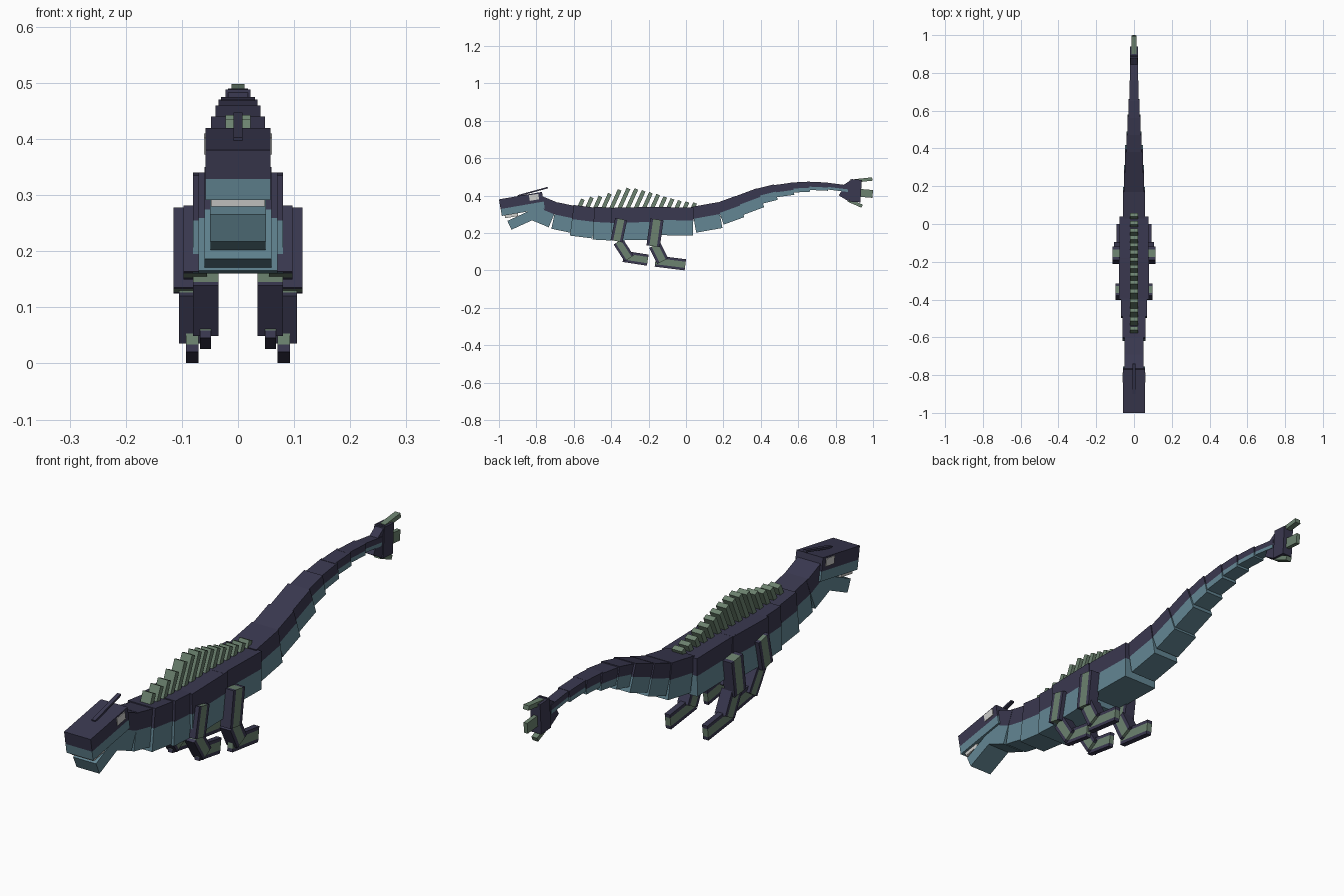
import bpy, bmesh
from mathutils import Vector

cube = bpy.data.objects.get("Cube")
if cube:
    bpy.data.objects.remove(cube)


def material(name, colour):
    m = bpy.data.materials.new(name)
    m.use_nodes = True
    m.diffuse_color = (*colour, 1)
    m.node_tree.nodes["Principled BSDF"].inputs["Base Color"].default_value = (*colour, 1)
    return m


HIDE = material("dark indigo hide", (0.042, 0.04, 0.08))
BELLY = material("dusty teal belly", (0.125, 0.24, 0.295))
SAGE = material("sage green", (0.15, 0.225, 0.16))
PALE = material("pale ivory", (0.62, 0.62, 0.6))


def slab(name, a, b, depth, x0, x1, bands):
    """Box whose upper edge runs a to b in the side plane, banded by colour across its depth."""
    a, b = Vector(a), Vector(b)
    d = (b - a).normalized()
    down = Vector((d.y, -d.x)) * depth
    bm = bmesh.new()
    rings = []
    for t in [0] + [f for f, m in bands]:
        pts = [(x0, a), (x1, a), (x1, b), (x0, b)]
        rings.append([bm.verts.new((x, *(p + down * t))) for x, p in pts])
    bm.faces.new(rings[0])
    bm.faces.new(rings[-1]).material_index = len(bands) - 1
    for i in range(len(bands)):
        for k in range(4):
            n = (k + 1) % 4
            f = bm.faces.new((rings[i][k], rings[i][n], rings[i + 1][n], rings[i + 1][k]))
            f.material_index = i
    bmesh.ops.recalc_face_normals(bm, faces=bm.faces)
    me = bpy.data.meshes.new(name)
    bm.to_mesh(me)
    bm.free()
    for f, m in bands:
        me.materials.append(m)
    ob = bpy.data.objects.new(name, me)
    bpy.context.collection.objects.link(ob)
    return ob


def centred(name, a, b, depth, half, bands):
    return slab(name, a, b, depth, -half, half, bands)


def solid(m):
    return [(1, m)]


def two_tone(split):
    return [(split, HIDE), (1, BELLY)]


STRIPED = [(0.22, HIDE), (0.78, SAGE), (1, HIDE)]

# Head, jaw and teeth
centred("head", (-1, 0.38), (-0.77, 0.42), 0.09, 0.058, two_tone(0.58))
centred("lower_jaw", (-0.955, 0.265), (-0.77, 0.35), 0.052, 0.05, solid(BELLY))
centred("teeth", (-0.97, 0.297), (-0.9, 0.309), 0.018, 0.048, solid(PALE))
centred("head_crest", (-0.9, 0.403), (-0.74, 0.447), 0.008, 0.008, solid(HIDE))
for side, s in (("left", 1), ("right", -1)):
    slab(side + "_eye", (-0.84, 0.402), (-0.79, 0.41), 0.03, s * 0.056, s * 0.061, solid(PALE))

# Neck, trunk and tail: start, end, depth, half width
segments = [
    ("neck_upper", (-0.8, 0.41), (-0.68, 0.36), 0.14, 0.05),
    ("neck_lower", (-0.69, 0.365), (-0.57, 0.34), 0.145, 0.049),
    ("chest_front", (-0.6, 0.35), (-0.48, 0.335), 0.165, 0.06),
    ("chest_back", (-0.49, 0.34), (-0.39, 0.335), 0.175, 0.07),
    ("trunk", (-0.4, 0.335), (-0.18, 0.34), 0.175, 0.08),
    ("hips", (-0.2, 0.34), (0.04, 0.336), 0.15, 0.076),
    ("tail_1", (0.03, 0.34), (0.17, 0.365), 0.14, 0.058),
    ("tail_2", (0.16, 0.36), (0.27, 0.4), 0.122, 0.054),
    ("tail_3", (0.26, 0.395), (0.38, 0.44), 0.108, 0.048),
    ("tail_4", (0.37, 0.435), (0.47, 0.46), 0.085, 0.04),
    ("tail_5", (0.46, 0.455), (0.57, 0.47), 0.066, 0.035),
    ("tail_6", (0.56, 0.47), (0.66, 0.475), 0.054, 0.03),
    ("tail_7", (0.65, 0.475), (0.76, 0.47), 0.044, 0.025),
    ("tail_8", (0.75, 0.47), (0.87, 0.455), 0.036, 0.02),
]
for name, a, b, depth, half in segments:
    centred(name, a, b, depth, half, two_tone(0.6 if half < 0.04 else 0.46))

# Tail club with its spikes
centred("club_upper", (0.84, 0.455), (0.89, 0.49), 0.05, 0.018, solid(HIDE))
centred("club_lower", (0.84, 0.44), (0.89, 0.41), 0.045, 0.018, solid(HIDE))
centred("club", (0.88, 0.488), (0.94, 0.484), 0.12, 0.022, solid(HIDE))
centred("spike_top", (0.9, 0.488), (0.995, 0.498), 0.018, 0.012, solid(SAGE))
centred("spike_middle", (0.93, 0.436), (1, 0.43), 0.042, 0.008, solid(SAGE))
centred("spike_bottom", (0.87, 0.385), (0.945, 0.352), 0.018, 0.012, solid(SAGE))

# Sail spines leaning backwards
tops = [0.385, 0.395, 0.4, 0.415, 0.435, 0.443, 0.44, 0.43,
        0.42, 0.41, 0.397, 0.387, 0.377, 0.37, 0.365]
for i, top in enumerate(tops):
    y = -0.59 + 0.0435 * i
    base = 0.32
    lean = 0.45 * (top - base)
    centred("sail_spine_%d" % (i + 1), (y, base), (y + lean, top), 0.021, 0.022, solid(SAGE))

# Legs, mirrored left and right
leg_parts = [
    ("hind_thigh", (-0.12, 0.268), (-0.14, 0.125), 0.072, 0.07, 0.115),
    ("hind_shin", (-0.138, 0.15), (-0.095, 0.065), 0.066, 0.058, 0.105),
    ("hind_foot", (-0.16, 0.08), (0, 0.06), 0.06, 0.07, 0.093),
    ("front_thigh", (-0.315, 0.268), (-0.34, 0.15), 0.065, 0.055, 0.097),
    ("front_shin", (-0.338, 0.17), (-0.28, 0.08), 0.058, 0.035, 0.08),
    ("front_foot", (-0.33, 0.105), (-0.2, 0.085), 0.06, 0.048, 0.068),
]
for side, s in (("left", 1), ("right", -1)):
    for name, a, b, depth, x0, x1 in leg_parts:
        slab(side + "_" + name, a, b, depth, s * x0, s * x1, STRIPED)
